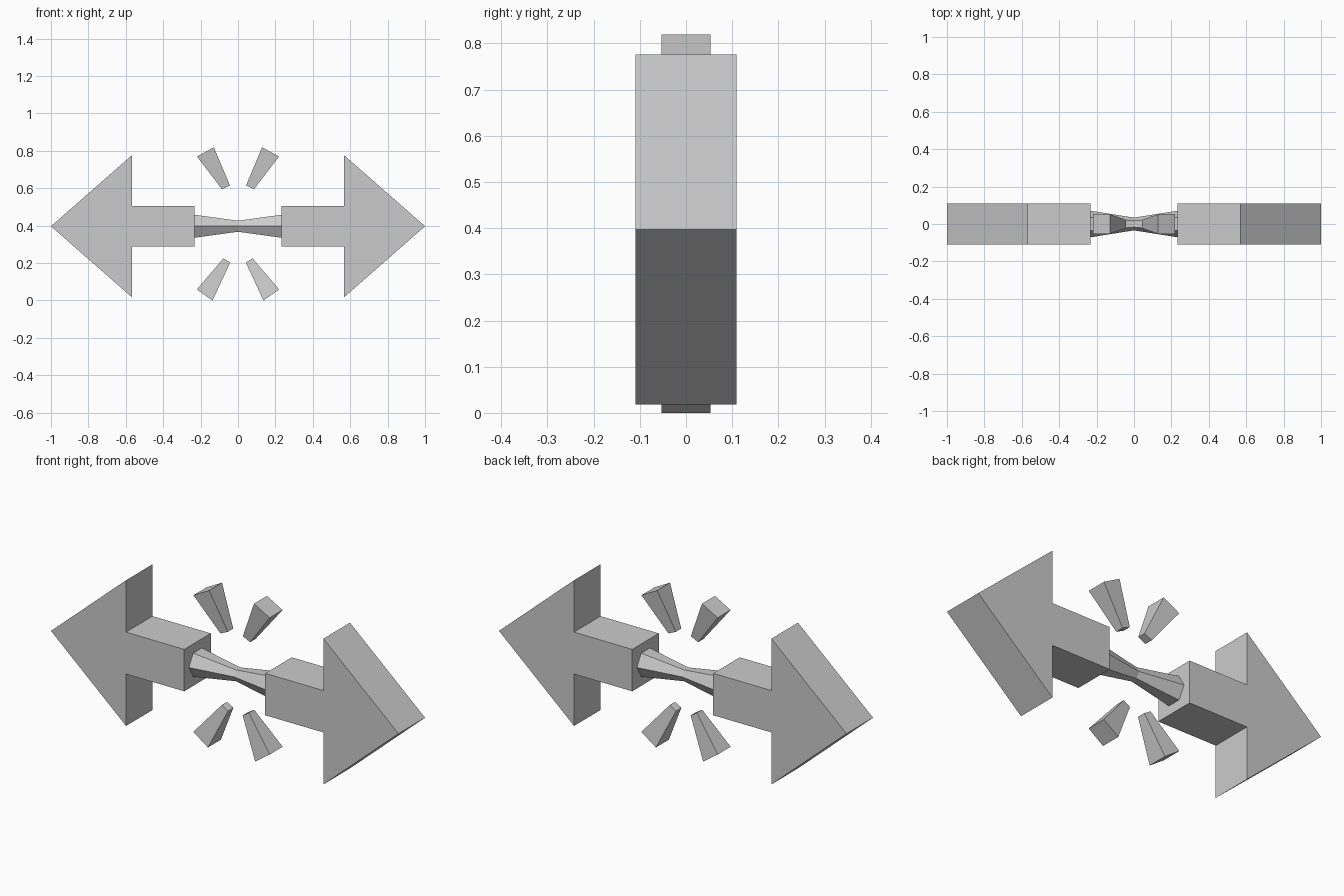
import bpy
import bmesh
from math import cos, sin, pi

if "Cube" in bpy.data.objects:
    bpy.data.objects.remove(bpy.data.objects["Cube"], do_unlink=True)

MID_Z = 0.397

grey = bpy.data.materials.new("light_grey")
grey.use_nodes = True
grey.diffuse_color = (0.6, 0.6, 0.6, 1)
grey.node_tree.nodes["Principled BSDF"].inputs["Base Color"].default_value = (0.6, 0.6, 0.6, 1)


def loft(name, rings):
    """Skin a list of equal-length rings and cap both ends."""
    bm = bmesh.new()
    loops = [[bm.verts.new(p) for p in ring] for ring in rings]
    n = len(loops[0])
    for a, b in zip(loops, loops[1:]):
        for i in range(n):
            j = (i + 1) % n
            bm.faces.new((a[i], a[j], b[j], b[i]))
    bm.faces.new(loops[0])
    bm.faces.new(loops[-1])
    bmesh.ops.recalc_face_normals(bm, faces=bm.faces)
    mesh = bpy.data.meshes.new(name)
    bm.to_mesh(mesh)
    bm.free()
    mesh.materials.append(grey)
    obj = bpy.data.objects.new(name, mesh)
    bpy.context.collection.objects.link(obj)
    return obj


# Arrow outline (x, height from the middle), upper half then mirrored
half = [(0.233, 0.109), (0.568, 0.109), (0.568, 0.379)]
arrow = half + [(1.0, 0)] + [(x, -z) for x, z in reversed(half)]

# Spark ends: two outer corners, two inner corners
sparks = {
    "upper": [(0.129, 0.819), (0.2195, 0.77), (0.0855, 0.595), (0.043, 0.615)],
    "lower": [(0.136, 0.0), (0.22, 0.059), (0.078, 0.225), (0.042, 0.203)],
}

for side, s in (("left", 1), ("right", -1)):
    loft(side + "_arrow", [[(s * x, y, MID_Z + z) for x, z in arrow]
                           for y in (-0.109, 0.109)])
    for level, (a, b, c, d) in sparks.items():
        rings = []
        for (p, q), w in (((a, b), 0.053), ((d, c), 0.022)):
            rings.append([(s * p[0], -w, p[1]), (s * q[0], -w, q[1]),
                          (s * q[0], w, q[1]), (s * p[0], w, p[1])])
        loft(f"{level}_{side}_spark", rings)

# Six-sided link, pinched at the centre
loft("pinched_link", [[(x, r * cos(i * pi / 3), MID_Z + r * sin(i * pi / 3)) for i in range(6)]
                      for x, r in ((-0.233, 0.071), (0, 0.034), (0.233, 0.071))])
